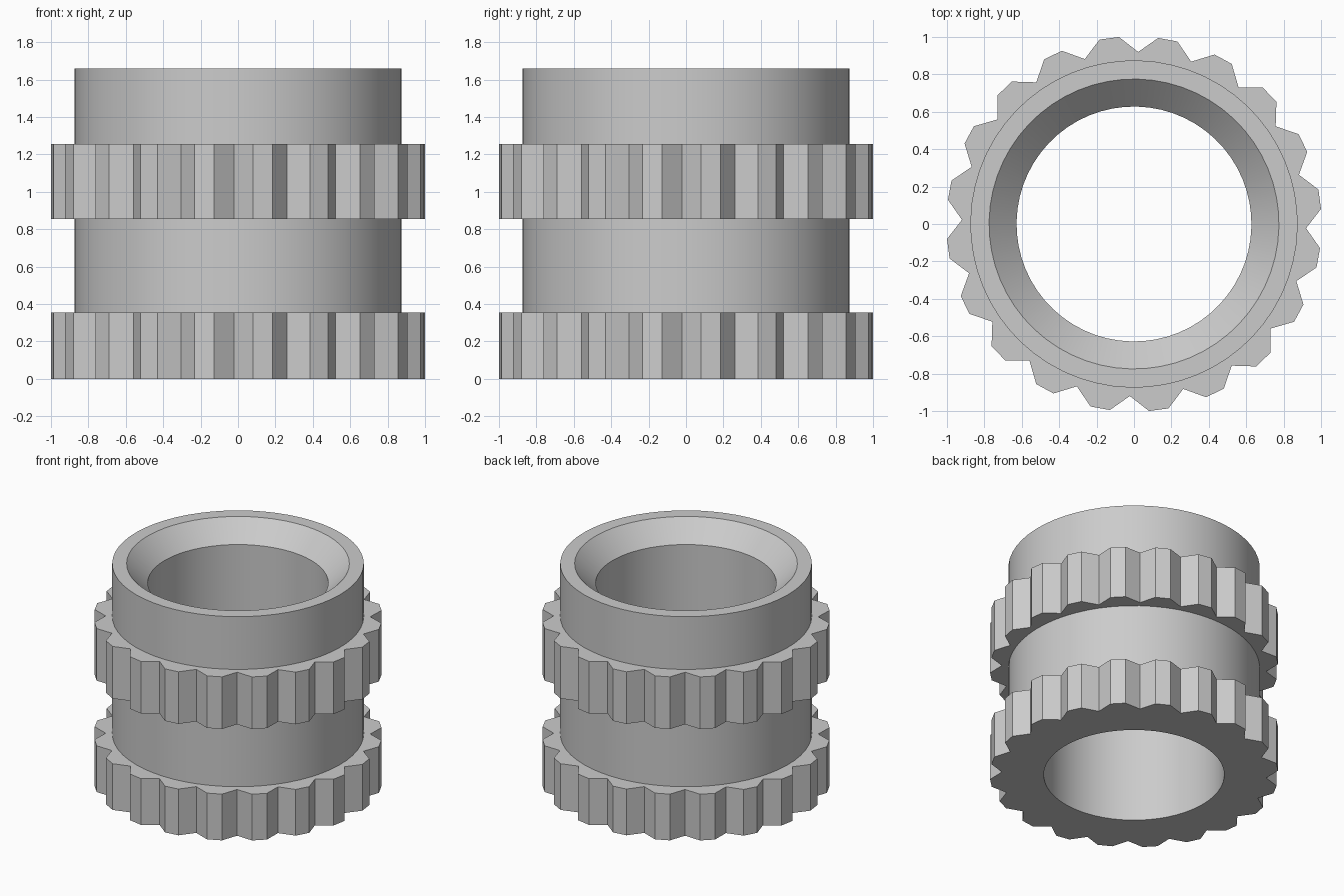
import bpy, bmesh
from math import sin, cos, radians

if "Cube" in bpy.data.objects:
    bpy.data.objects.remove(bpy.data.objects["Cube"], do_unlink=True)

TEETH = 20
SEGMENTS = TEETH * 3          # valley, tip, tip for each tooth
START = radians(-1.4)
STEP = radians(360 / SEGMENTS)

TIP, VALLEY = 1.003, 0.92
BODY, MOUTH, BORE = 0.875, 0.775, 0.628


def make_material(name, rgb):
    mat = bpy.data.materials.new(name)
    mat.use_nodes = True
    color = (*rgb, 1.0)
    mat.diffuse_color = color
    mat.node_tree.nodes["Principled BSDF"].inputs["Base Color"].default_value = color
    return mat


def ring(bm, z, radius, valley=None):
    """Closed loop of vertices; every third one drops to the valley radius."""
    verts = []
    for i in range(SEGMENTS):
        r = valley if valley and i % 3 == 0 else radius
        a = START + i * STEP
        verts.append(bm.verts.new((r * cos(a), r * sin(a), z)))
    return verts


bm = bmesh.new()

# Outer wall: toothed collar, neck, toothed collar, plain top
loops = []
for low, high, toothed in [(0, 0.355, True), (0.355, 0.855, False),
                           (0.855, 1.255, True), (1.255, 1.66, False)]:
    for z in (low, high):
        loops.append(ring(bm, z, TIP, VALLEY) if toothed else ring(bm, z, BODY))

# Chamfered mouth and straight bore
loops.append(ring(bm, 1.66, MOUTH))
loops.append(ring(bm, 1.513, BORE))
loops.append(ring(bm, 0, BORE))

# Skin each loop to the next, closing the section at the bottom
for lower, upper in zip(loops, loops[1:] + loops[:1]):
    for i in range(SEGMENTS):
        j = (i + 1) % SEGMENTS
        bm.faces.new((lower[i], lower[j], upper[j], upper[i]))
bmesh.ops.recalc_face_normals(bm, faces=bm.faces)

mesh = bpy.data.meshes.new("toothed_sleeve")
bm.to_mesh(mesh)
bm.free()
sleeve = bpy.data.objects.new("toothed_sleeve", mesh)
bpy.context.collection.objects.link(sleeve)
mesh.materials.append(make_material("light_grey", (0.6, 0.6, 0.6)))

# Smooth round walls, crisp teeth and rims
bpy.ops.object.select_all(action='DESELECT')
sleeve.select_set(True)
bpy.context.view_layer.objects.active = sleeve
bpy.ops.object.shade_smooth_by_angle(angle=radians(30))
